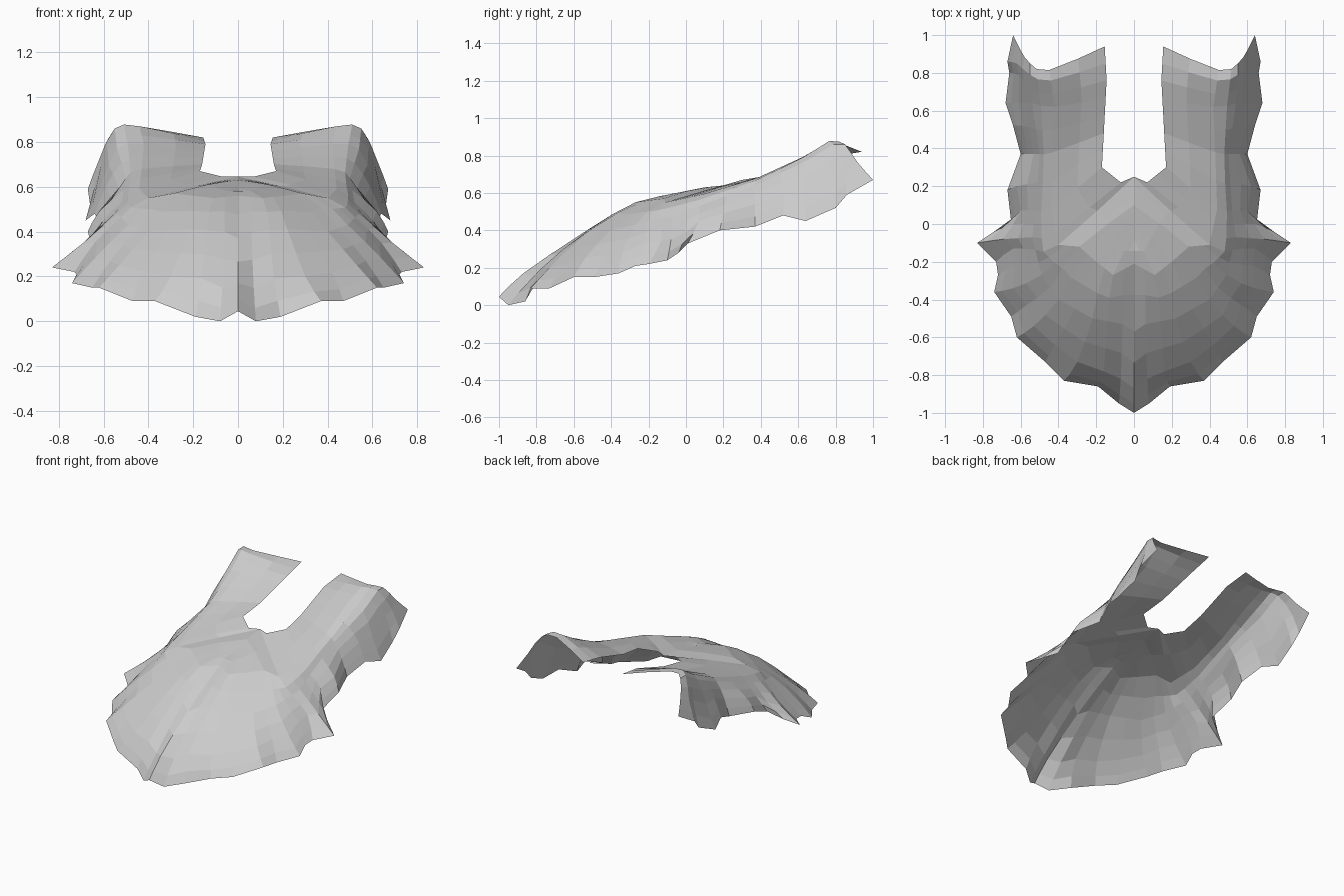
import bpy
import bmesh
from mathutils import Vector

# Remove the default cube
default_cube = bpy.data.objects.get("Cube")
if default_cube:
    bpy.data.objects.remove(default_cube, do_unlink=True)

COLUMNS = 20     # columns fan from the front tip round to the back of the strap
STEPS = 2        # strips between neighbouring guide curves


def points(flat):
    """Turn a flat run of hundredths into vectors."""
    return [Vector(flat[i:i + 3]) / 100 for i in range(0, len(flat), 3)]


def keyed(keys):
    """Fill in one point per column from a few (column, point) keys."""
    result = []
    for column in range(COLUMNS):
        for (start, a), (end, b) in zip(keys, keys[1:]):
            if start <= column <= end:
                blend = (column - start) / (end - start)
                result.append(Vector(a).lerp(Vector(b), blend) / 100)
                break
    return result


def smooth_point(before, a, b, after, t):
    """Point on a smooth curve between a and b."""
    return 0.5 * (2 * a + (b - before) * t
                  + (2 * before - 5 * a + 4 * b - after) * t ** 2
                  + (3 * a - before - 3 * b + after) * t ** 3)


# Ragged outer hem, from the front tip to the strap corner
hem = points([0, -100, 4.5, 8, -95, 0, 19, -86, 2, 37, -83, 9, 47, -73, 9,
              62, -60, 15, 65, -49, 15, 74, -36, 17, 72, -27, 21, 73, -20, 22,
              83, -10, 24, 74, -4, 28, 65, 1, 33, 67, 18, 40, 60, 37, 42,
              64, 52, 48, 68, 64, 45, 66, 80, 52, 67, 86, 59, 64, 100, 67])

# Line where the draped folds begin
fold = points([0, -87, 17, 7, -82, 15, 16, -78, 19, 30, -73, 20, 42, -64, 22,
               53, -54, 25, 57, -43, 27, 64, -34, 28, 63, -22, 33, 64, -13, 35,
               69, -8, 35, 64, 0, 39, 60, 7, 45, 62, 20, 49, 56, 37, 54,
               59, 52, 60, 61, 64, 61, 61, 79, 70, 62, 85, 72, 60, 92, 76])

# Middle of the front slope, becoming the outer shoulder of the strap
shoulder = keyed([(0, (0, -57, 37)), (1, (6, -53, 40)), (3, (22, -50, 41)),
                  (5, (40, -40, 40)), (7, (49, -27, 43)), (10, (54, -7, 48)),
                  (12, (52, 7, 53)), (14, (50, 37, 64)), (16, (54, 64, 77)),
                  (18, (55, 79, 86)), (19, (55, 85, 86))])

# Brow of the body, becoming the crest of the strap
crest = keyed([(0, (0, -21, 56)), (2, (11, -27, 55)), (4, (20, -20, 56)),
               (6, (29, -12, 57)), (9, (40, -11, 55)), (12, (44, 8, 59)),
               (14, (43, 38, 68)), (16, (42, 62, 79)), (18, (44, 76, 87)),
               (19, (45, 81.5, 87))])

# Centre line, then the neck notch and the inner edge of the strap
inner = keyed([(0, (0, -12, 58)), (6, (0, 10, 63)), (9, (0, 25, 64.5)),
               (10, (7, 22, 64.5)), (12, (17, 30, 67)), (14, (16, 48, 70)),
               (17, (14.5, 76, 79)), (19, (15.5, 94, 82))])

# Loft the half sheet through the guide curves
guides = [hem, fold, shoulder, crest, inner]
bm = bmesh.new()
rows = []
for g in range(len(guides) - 1):
    before = guides[max(g - 1, 0)]
    after = guides[min(g + 2, len(guides) - 1)]
    for step in range(STEPS):
        row = [smooth_point(*corner, step / STEPS)
               for corner in zip(before, guides[g], guides[g + 1], after)]
        rows.append([bm.verts.new(p) for p in row])
rows.append([bm.verts.new(p) for p in inner])

for low, high in zip(rows, rows[1:]):
    for c in range(COLUMNS - 1):
        bm.faces.new((low[c], low[c + 1], high[c + 1], high[c]))

# Keep the face directions upward and the sheet flat shaded
bm.normal_update()
for face in bm.faces:
    face.smooth = False
    if face.normal.z < 0:
        face.normal_flip()

mesh = bpy.data.meshes.new("draped_cloth")
bm.to_mesh(mesh)
bm.free()
cloth = bpy.data.objects.new("draped_cloth", mesh)
bpy.context.collection.objects.link(cloth)

# Mirror to the other side, joined on the centre line
mirror = cloth.modifiers.new("other_half", 'MIRROR')
mirror.use_axis[0] = True
mirror.use_clip = True
mirror.merge_threshold = 0.001

# Plain cloth colour
grey = (0.6, 0.6, 0.6, 1)
material = bpy.data.materials.new("light_grey_cloth")
material.use_nodes = True
material.diffuse_color = grey
shader = next(n for n in material.node_tree.nodes if n.type == 'BSDF_PRINCIPLED')
shader.inputs["Base Color"].default_value = grey
mesh.materials.append(material)
